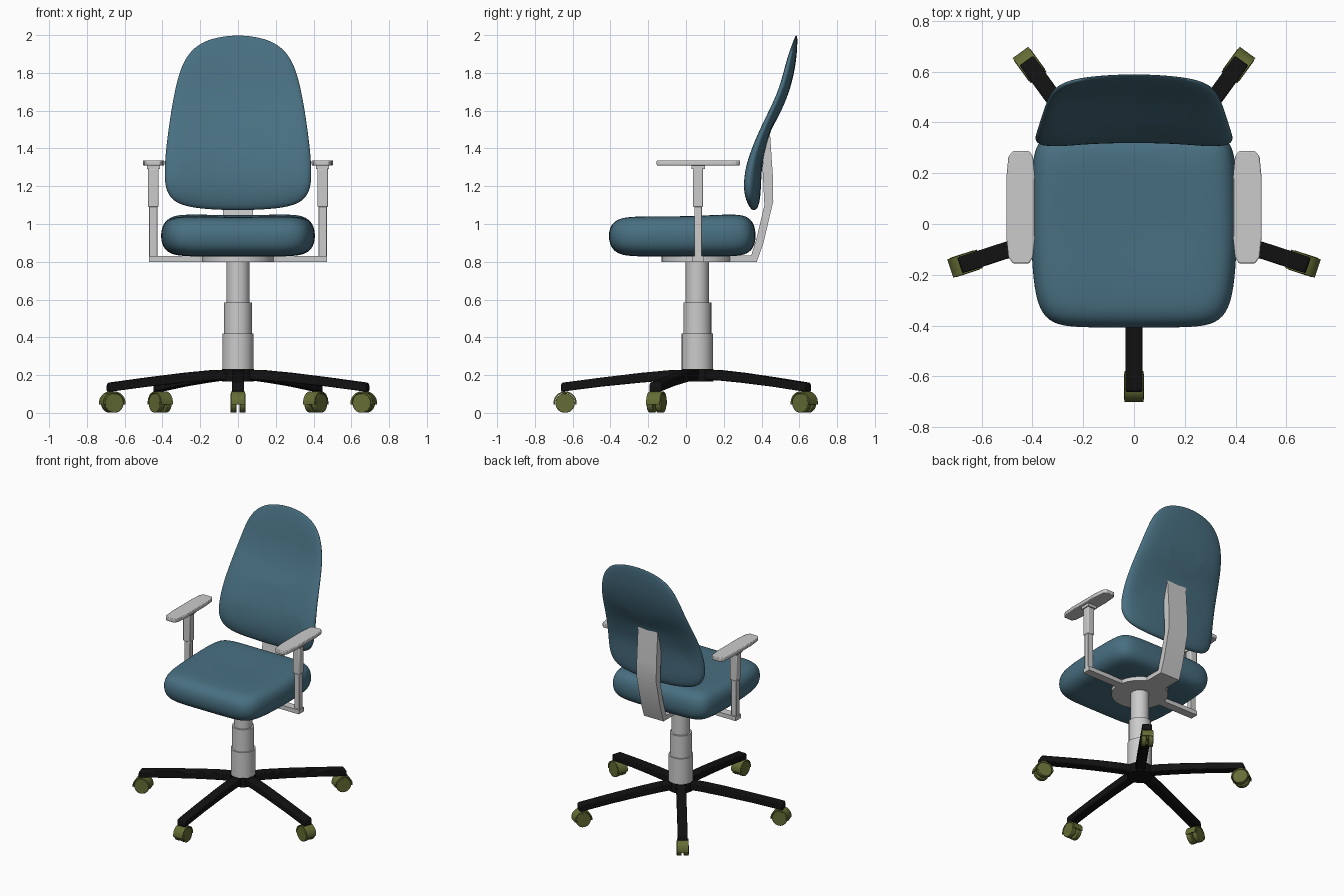
import bpy, bmesh, math
from mathutils import Vector

if "Cube" in bpy.data.objects:
    bpy.data.objects.remove(bpy.data.objects["Cube"])

CY = 0.06  # centre line of the column in y


def material(name, rgb):
    m = bpy.data.materials.new(name)
    m.diffuse_color = (*rgb, 1)
    m.use_nodes = True
    m.node_tree.nodes["Principled BSDF"].inputs["Base Color"].default_value = m.diffuse_color
    return m


BLUE = material("blue_fabric", (0.065, 0.16, 0.22))
BLACK = material("black_plastic", (0.006, 0.006, 0.006))
OLIVE = material("olive_plastic", (0.13, 0.15, 0.035))


def finish(name, bm, mat=None, bevel=0.0, subsurf=False):
    bmesh.ops.recalc_face_normals(bm, faces=bm.faces)
    me = bpy.data.meshes.new(name)
    bm.to_mesh(me)
    bm.free()
    ob = bpy.data.objects.new(name, me)
    bpy.context.collection.objects.link(ob)
    if mat:
        me.materials.append(mat)
    if bevel:
        b = ob.modifiers.new("bevel", 'BEVEL')
        b.width, b.segments, b.limit_method = bevel, 2, 'ANGLE'
    if subsurf:
        s = ob.modifiers.new("subsurf", 'SUBSURF')
        s.levels = s.render_levels = 2
        for p in me.polygons:
            p.use_smooth = True
    else:
        bpy.ops.object.select_all(action='DESELECT')
        ob.select_set(True)
        bpy.context.view_layer.objects.active = ob
        bpy.ops.object.shade_smooth_by_angle(angle=math.radians(35))
    return ob


def prism(name, pts, w0, w1, place, mat=None, bevel=0.0):
    """Extrude a 2D outline from w0 to w1; place(u, v, w) gives world position."""
    bm = bmesh.new()
    a = [bm.verts.new(place(u, v, w0)) for u, v in pts]
    b = [bm.verts.new(place(u, v, w1)) for u, v in pts]
    bm.faces.new(a)
    bm.faces.new(b[::-1])
    n = len(pts)
    for i in range(n):
        j = (i + 1) % n
        bm.faces.new((a[i], b[i], b[j], a[j]))
    return finish(name, bm, mat, bevel)


def circle(r, n, cu=0.0, cv=0.0):
    return [(cu + r * math.cos(2 * math.pi * i / n), cv + r * math.sin(2 * math.pi * i / n))
            for i in range(n)]


def rect(u0, u1, v0, v1):
    return [(u0, v0), (u1, v0), (u1, v1), (u0, v1)]


def flat(u, v, w):
    return Vector((u, v, w))


def cushion(name, half, cv, surf):
    """Pillow from half an outline: concentric rings, both sides meeting at the rim."""
    loop = half + [(-u, v) for u, v in half[-2:0:-1]]
    n = len(loop)
    bm = bmesh.new()

    def ring(s, side):
        h = math.sqrt(max(0, 1 - s ** 10)) * side
        return [bm.verts.new(surf(u * s, cv + (v - cv) * s, h)) for u, v in loop]

    rim = ring(1, 0)
    for side in (1, -1):
        prev = rim
        for s in (0.985, 0.95, 0.89, 0.8, 0.65, 0.45, 0.22):
            cur = ring(s, side)
            for i in range(n):
                j = (i + 1) % n
                bm.faces.new((prev[i], prev[j], cur[j], cur[i]))
            prev = cur
        c = bm.verts.new(surf(0, cv, side))
        for i in range(n):
            bm.faces.new((prev[i], prev[(i + 1) % n], c))
    return finish(name, bm, BLUE, subsurf=True)


# seat cushion
def seat_surf(x, y, h):
    up = 0.1 + 0.017 * max(0, y) / 0.37 + 0.01 * (x / 0.41) ** 2
    return Vector((x, y, 0.938 + h * (up if h > 0 else 0.11)))


cushion("seat", [(0, -.41), (.15, -.41), (.27, -.407), (.34, -.385), (.385, -.32), (.403, -.18),
                 (.41, 0), (.408, .15), (.4, .27), (.375, .335), (.31, .364), (.18, .37), (0, .37)],
        0, seat_surf)

# backrest cushion: height, front y, back y
PROFILE = [(1.0, .305, .395), (1.2, .29, .397), (1.34, .312, .402), (1.5, .376, .45),
           (1.65, .455, .532), (1.75, .488, .562), (1.85, .508, .582), (2.01, .55, .598)]


def back_surf(x, z, h):
    for (z0, f0, b0), (z1, f1, b1) in zip(PROFILE, PROFILE[1:]):
        if z <= z1:
            break
    t = (z - z0) / (z1 - z0)
    f, b = f0 + (f1 - f0) * t, b0 + (b1 - b0) * t
    y = (f + b) / 2 + 0.013 - 0.026 * (x / 0.39) ** 2
    return Vector((x, y + h * ((b - f) / 2 - 0.012), z))


cushion("backrest", [(0, 1.07), (.16, 1.075), (.28, 1.09), (.355, 1.125), (.387, 1.19), (.392, 1.27),
                     (.383, 1.4), (.363, 1.55), (.338, 1.7), (.308, 1.82), (.265, 1.905),
                     (.195, 1.965), (.1, 1.994), (0, 2.003)], 1.5, back_surf)

# back support spine
prism("back_spine", [(.15, .80), (.375, .80), (.41, .90), (.462, 1.12), (.46, 1.25), (.442, 1.52),
                     (.425, 1.52), (.405, 1.3), (.415, 1.1), (.375, .93), (.345, .832), (.15, .832)],
      -.08, .08, lambda u, v, w: Vector((w, u, v)))

# seat plate and gas column
prism("seat_plate", circle(.19, 32, 0, CY), .80, .832, flat)
for name, r, z0, z1 in (("column_lower", .083, .17, .42), ("column_middle", .074, .40, .585),
                        ("column_upper", .062, .57, .81)):
    prism(name, circle(r, 24, 0, CY), z0, z1, flat)

# armrests, mirrored left and right
PAD = [(-.035, -.155), (.03, -.155), (.047, -.13), (.055, -.05), (.055, .18), (.047, .265),
       (.03, .287), (-.035, .287), (-.05, .265), (-.058, .18), (-.058, -.05), (-.05, -.13)]
for side, label in ((1, "right"), (-1, "left")):
    def arm(u, v, w, side=side):
        return Vector((side * (.448 + u), v, w))
    prism(label + "_arm_pad", PAD, 1.31, 1.337, arm, bevel=.005)
    prism(label + "_arm_pad_mount", rect(-.035, .035, .03, .1), 1.29, 1.312, arm)
    prism(label + "_arm_sleeve", rect(-.028, .028, .036, .09), 1.09, 1.295, arm, bevel=.006)
    prism(label + "_arm_post", rect(-.022, .022, .045, .084), .80, 1.1, arm, bevel=.004)
    prism(label + "_arm_bracket", rect(-.3, .024, .035, .095), .80, .831, arm)

# five-star base with casters
prism("base_hub", circle(.085, 20, 0, CY), .165, .232, flat, BLACK)
LEG = [(0, .23), (.15, .226), (.3, .212), (.5, .188), (.715, .16), (.722, .15), (.722, .112),
       (.5, .14), (.3, .16), (.15, .172), (0, .178)]
WZ = .052
ARC = [math.radians(-8 + 196 * i / 12) for i in range(13)]
HOOD = ([(.7 + .062 * math.cos(a), WZ + .062 * math.sin(a)) for a in ARC] +
        [(.7 + .054 * math.cos(a), WZ + .054 * math.sin(a)) for a in reversed(ARC)])
for k in range(5):
    ang = math.radians(-90 + 72 * k)
    ca, sa = math.cos(ang), math.sin(ang)

    def star(r, z, t, ca=ca, sa=sa):
        return Vector((r * ca - t * sa, CY + r * sa + t * ca, z))
    prism(f"base_leg_{k}", LEG, -.033, .033, star, BLACK, bevel=.006)
    prism(f"caster_hood_{k}", HOOD, -.038, .038, star, OLIVE)
    prism(f"caster_core_{k}", circle(.03, 12, .7, WZ + .025), -.012, .012, star, OLIVE)
    for w0, label in ((-.04, "a"), (.007, "b")):
        prism(f"caster_wheel_{k}{label}", circle(.052, 18, .7, WZ), w0, w0 + .033, star, OLIVE, bevel=.004)
